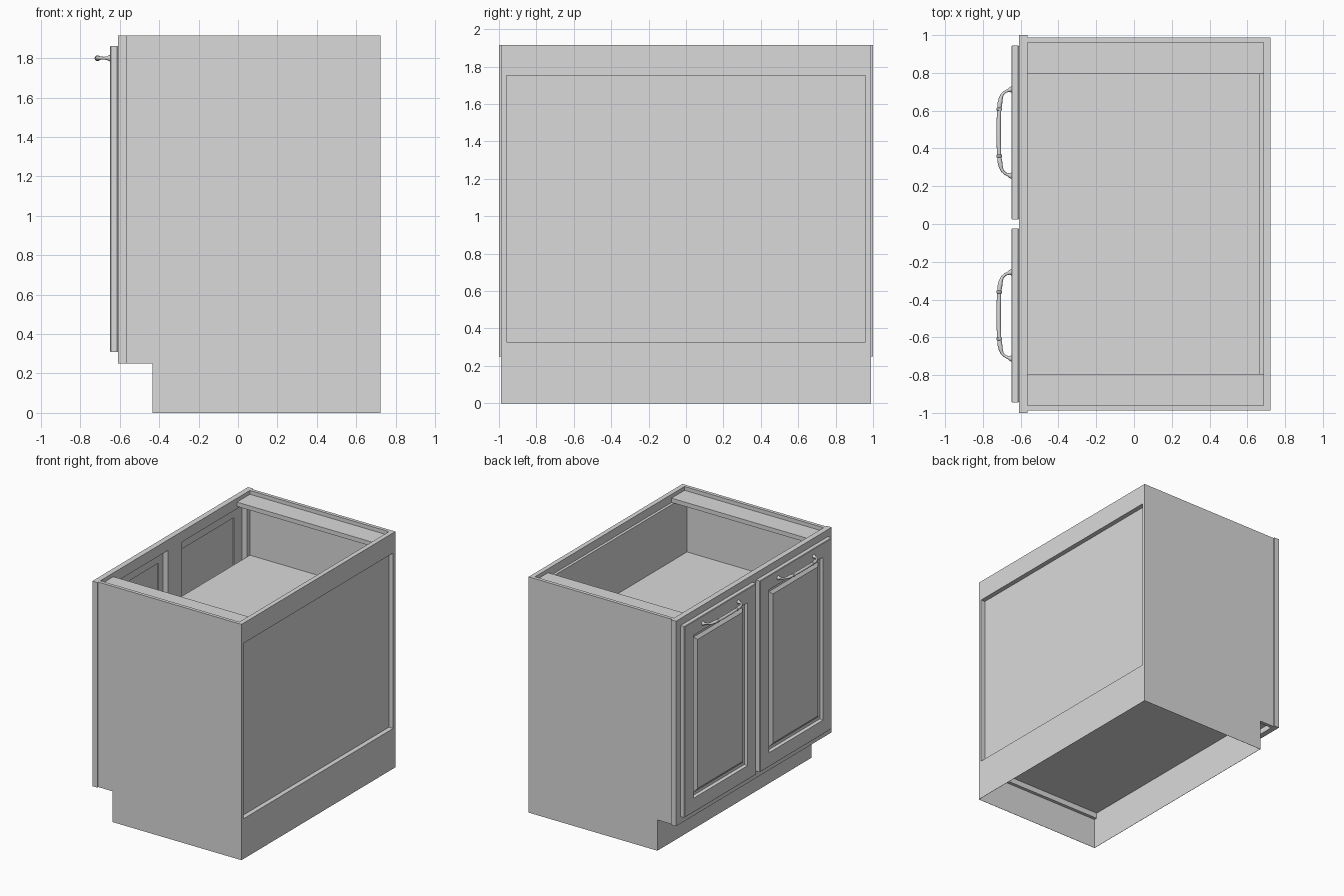
import bpy, bmesh, math
from mathutils import Vector

cube = bpy.data.objects.get("Cube")
if cube:
    bpy.data.objects.remove(cube)

grey = bpy.data.materials.new("light_grey")
grey.use_nodes = True
grey.diffuse_color = (0.7, 0.7, 0.7, 1)
grey.node_tree.nodes["Principled BSDF"].inputs["Base Color"].default_value = (0.7, 0.7, 0.7, 1)

TOP = 1.916   # height of the cabinet
OUT = 0.988   # outer half width of the body
INN = 0.96    # inner half width of the body
BACK = 0.723  # rear face
FLOOR = 0.295 # underside of the floor


def finish(name, bm):
    bmesh.ops.recalc_face_normals(bm, faces=bm.faces)
    me = bpy.data.meshes.new(name)
    bm.to_mesh(me)
    bm.free()
    me.materials.append(grey)
    ob = bpy.data.objects.new(name, me)
    bpy.context.collection.objects.link(ob)
    return ob


def add_box(bm, x, y, z):
    """Box from (min, max) pairs."""
    geo = bmesh.ops.create_cube(bm, size=1)
    for v in geo["verts"]:
        v.co = [r[0] if c < 0 else r[1] for c, r in zip(v.co, (x, y, z))]


def boxes(name, *specs):
    bm = bmesh.new()
    for s in specs:
        add_box(bm, *s)
    return finish(name, bm)


# Side panels, thick above the floor and thin beside the toe space
for side, s in (("left", 1), ("right", -1)):
    boxes("side_panel_" + side,
          ((-0.565, BACK), sorted((s * INN, s * OUT)), (0.25, TOP)),
          ((-0.435, BACK), sorted((s * (OUT - 0.002), s * OUT)), (0, 0.25)))

# Face frame: outer stiles, centre stile and rails around two openings
FX = (-0.61, -0.565)
boxes("face_frame",
      (FX, (-1, -0.92), (0.25, TOP)),
      (FX, (0.92, 1), (0.25, TOP)),
      (FX, (-0.92, 0.92), (1.83, TOP)),
      (FX, (-0.92, 0.92), (0.25, 0.33)),
      (FX, (-0.09, 0.09), (0.33, 1.83)))

# Back: outer rails, with the panel set behind them
boxes("back_rails",
      ((0.685, BACK), (-INN, INN), (1.752, TOP)),
      ((0.685, BACK), (-INN, INN), (0.25, 0.327)),
      ((BACK - 0.002, BACK), (-OUT, OUT), (0, 0.25)))
boxes("back_panel", ((0.663, 0.685), (-INN, INN), (FLOOR, 1.85)))

# Inside boards
boxes("shelf", ((-0.565, 0.663), (-INN, INN), (1.355, 1.39)))
boxes("cabinet_floor", ((-0.565, 0.663), (-INN, INN), (FLOOR, 0.33)))
boxes("toe_kick",
      ((-0.435, -0.433), (-OUT, OUT), (0, 0.25)),
      ((-0.435, -0.433), (-INN, INN), (0.25, FLOOR)))
boxes("top_stretchers",
      ((-0.565, 0.685), (0.793, INN), (1.85, 1.885)),
      ((-0.565, 0.685), (-INN, -0.793), (1.85, 1.885)))


def door(name, y0, y1):
    """Slab with chamfered edges, grooved frame and raised centre panel."""
    bm = bmesh.new()
    add_box(bm, (-0.649, -0.61), (y0, y1), (0.308, 1.862))
    bmesh.ops.recalc_face_normals(bm, faces=bm.faces)
    front = min(bm.faces, key=lambda f: f.calc_center_median().x)
    back = max(bm.faces, key=lambda f: f.calc_center_median().x)
    rims = list(front.edges) + list(back.edges)

    def inset(f, t, d):
        bmesh.ops.inset_individual(bm, faces=[f], thickness=t, depth=d, use_even_offset=True)
    inset(back, 0.125, 0)
    inset(back, 0.001, -0.008)
    for t, d in ((0.115, 0), (0.008, -0.022), (0.024, 0), (0.024, 0.018)):
        inset(front, t, d)
    bmesh.ops.bevel(bm, geom=rims, offset=0.004, segments=1, affect='EDGES')
    return finish(name, bm)


def add_tube(bm, path, radii, n=12):
    """Round tube along a path in the XY plane."""
    rings = []
    for i, p in enumerate(path):
        t = (path[min(i + 1, len(path) - 1)] - path[max(i - 1, 0)]).normalized()
        side, up = Vector((-t.y, t.x, 0)), Vector((0, 0, 1))
        rings.append([bm.verts.new(p + radii[i] * (math.cos(a) * side + math.sin(a) * up))
                      for a in (2 * math.pi * k / n for k in range(n))])
    for a, b in zip(rings, rings[1:]):
        for k in range(n):
            bm.faces.new((a[k], a[(k + 1) % n], b[(k + 1) % n], b[k]))
    bm.faces.new(rings[0])
    bm.faces.new(rings[-1])


# Half of the bow pull: x, distance from middle, radius
half = [(-0.648, 0.228, 0.017), (-0.656, 0.227, 0.014), (-0.664, 0.224, 0.009),
        (-0.680, 0.218, 0.007), (-0.697, 0.203, 0.008), (-0.706, 0.178, 0.011),
        (-0.711, 0.150, 0.013), (-0.713, 0.132, 0.011), (-0.713, 0.130, 0.015),
        (-0.713, 0.118, 0.015), (-0.714, 0.116, 0.011), (-0.716, 0.05, 0.012)]


def pull(name, yc):
    bm = bmesh.new()
    pts = half + [(x, -d, r) for x, d, r in reversed(half)]
    add_tube(bm, [Vector((x, yc + d, 1.8)) for x, d, r in pts], [r for x, d, r in pts])
    ob = finish(name, bm)
    bpy.ops.object.select_all(action='DESELECT')
    ob.select_set(True)
    bpy.context.view_layer.objects.active = ob
    bpy.ops.object.shade_smooth_by_angle(angle=math.radians(40))


# Two doors with their pulls
for side, s in (("left", 1), ("right", -1)):
    door("door_" + side, *sorted((s * 0.023, s * 0.945)))
    pull("door_pull_" + side, s * 0.484)
